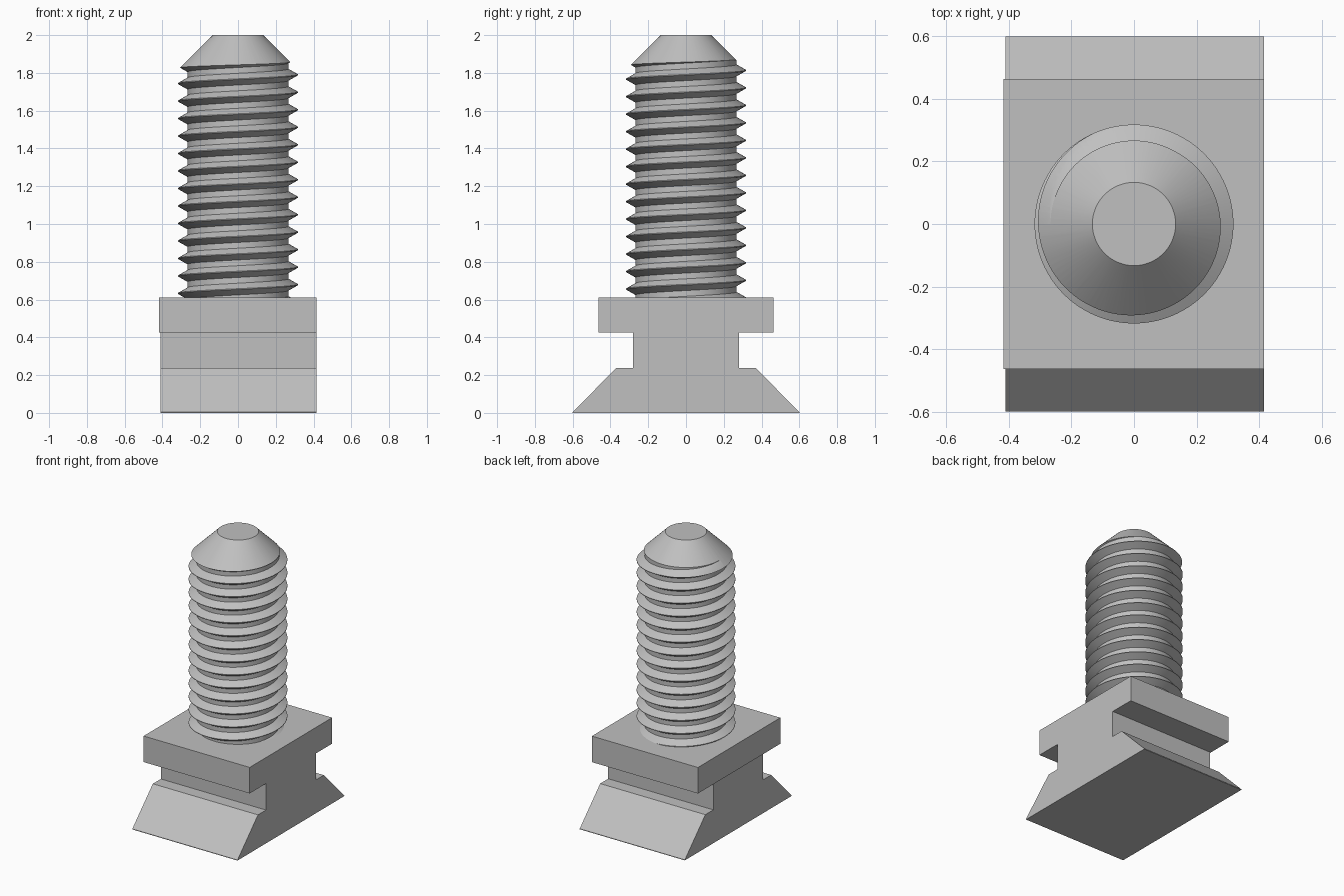
import bpy
import bmesh
import math

if "Cube" in bpy.data.objects:
    bpy.data.objects.remove(bpy.data.objects["Cube"])

grey = bpy.data.materials.new("light_grey")
grey.diffuse_color = (0.53, 0.53, 0.53, 1)
grey.use_nodes = True
grey.node_tree.nodes["Principled BSDF"].inputs["Base Color"].default_value = grey.diffuse_color


def make_object(name, bm):
    bmesh.ops.recalc_face_normals(bm, faces=bm.faces)
    mesh = bpy.data.meshes.new(name)
    bm.to_mesh(mesh)
    bm.free()
    mesh.materials.append(grey)
    obj = bpy.data.objects.new(name, mesh)
    bpy.context.collection.objects.link(obj)
    return obj


def extrude_profile(name, half, x0, x1):
    """Mirror a (y, z) half profile in y and extrude it along x."""
    outline = half + [(-y, z) for y, z in reversed(half)]
    bm = bmesh.new()
    face = bm.faces.new([bm.verts.new((x0, y, z)) for y, z in outline])
    ext = bmesh.ops.extrude_face_region(bm, geom=[face])
    moved = [v for v in ext["geom"] if isinstance(v, bmesh.types.BMVert)]
    bmesh.ops.translate(bm, verts=moved, vec=(x1 - x0, 0, 0))
    return make_object(name, bm)


# Dovetail foot with its neck, and the wider slab on top
extrude_profile("dovetail_foot",
                [(0.60, 0), (0.60, 0.004), (0.37, 0.237), (0.28, 0.237), (0.28, 0.425)],
                -0.411, 0.416)
extrude_profile("top_slab", [(0.463, 0.425), (0.463, 0.61)], -0.418, 0.416)

# Threaded rod: right-handed helical surface, one thread profile per pitch
SEG, PITCH, TURNS = 96, 0.0926, 18
ROOT, CREST = 0.267, 0.318
START = 1.79 - 14 * PITCH
profile = [(CREST, -0.002), (CREST, 0.002), (ROOT, 0.031), (ROOT, PITCH - 0.031)]
n = len(profile)

bm = bmesh.new()
columns = []
for i in range(SEG):
    a = 2 * math.pi * i / SEG
    columns.append([
        bm.verts.new((r * math.cos(a), r * math.sin(a), START + PITCH * (t + i / SEG) + z))
        for t in range(TURNS) for r, z in profile])
# The last column meets the first one a full pitch higher
columns.append(columns[0][n:])
for left, right in zip(columns, columns[1:]):
    for k in range(min(len(left), len(right)) - 1):
        bm.faces.new((left[k], right[k], right[k + 1], left[k + 1]))
# Close both ends with triangle fans
rim = [e for e in bm.edges if e.is_boundary]
for low in (True, False):
    centre = bm.verts.new((0, 0, START if low else START + PITCH * (TURNS + 0.5)))
    for e in rim:
        if (e.verts[0].co.z < 1.2) == low:
            bm.faces.new((e.verts[0], e.verts[1], centre))
rod = make_object("threaded_rod", bm)

# Turned envelope that gives the rod its chamfered tip and flat lower end
envelope = [(0.40, 0.605), (0.40, 2 - 0.267 / 1.01), (0.133, 2.0)]
bm = bmesh.new()
rings = [[bm.verts.new((r * math.cos(2 * math.pi * i / SEG),
                        r * math.sin(2 * math.pi * i / SEG), z))
          for i in range(SEG)] for r, z in envelope]
for lo, hi in zip(rings, rings[1:]):
    for i in range(SEG):
        j = (i + 1) % SEG
        bm.faces.new((lo[i], lo[j], hi[j], hi[i]))
bm.faces.new(rings[0])
bm.faces.new(rings[-1])
cutter = make_object("rod_envelope", bm)
cutter.hide_render = True

cut = rod.modifiers.new("trim", 'BOOLEAN')
cut.operation = 'INTERSECT'
cut.solver = 'EXACT'
cut.object = cutter
bpy.context.view_layer.objects.active = rod
rod.select_set(True)
bpy.ops.object.modifier_apply(modifier="trim")
bpy.data.objects.remove(cutter)
bpy.ops.object.shade_smooth_by_angle(angle=math.radians(30))
